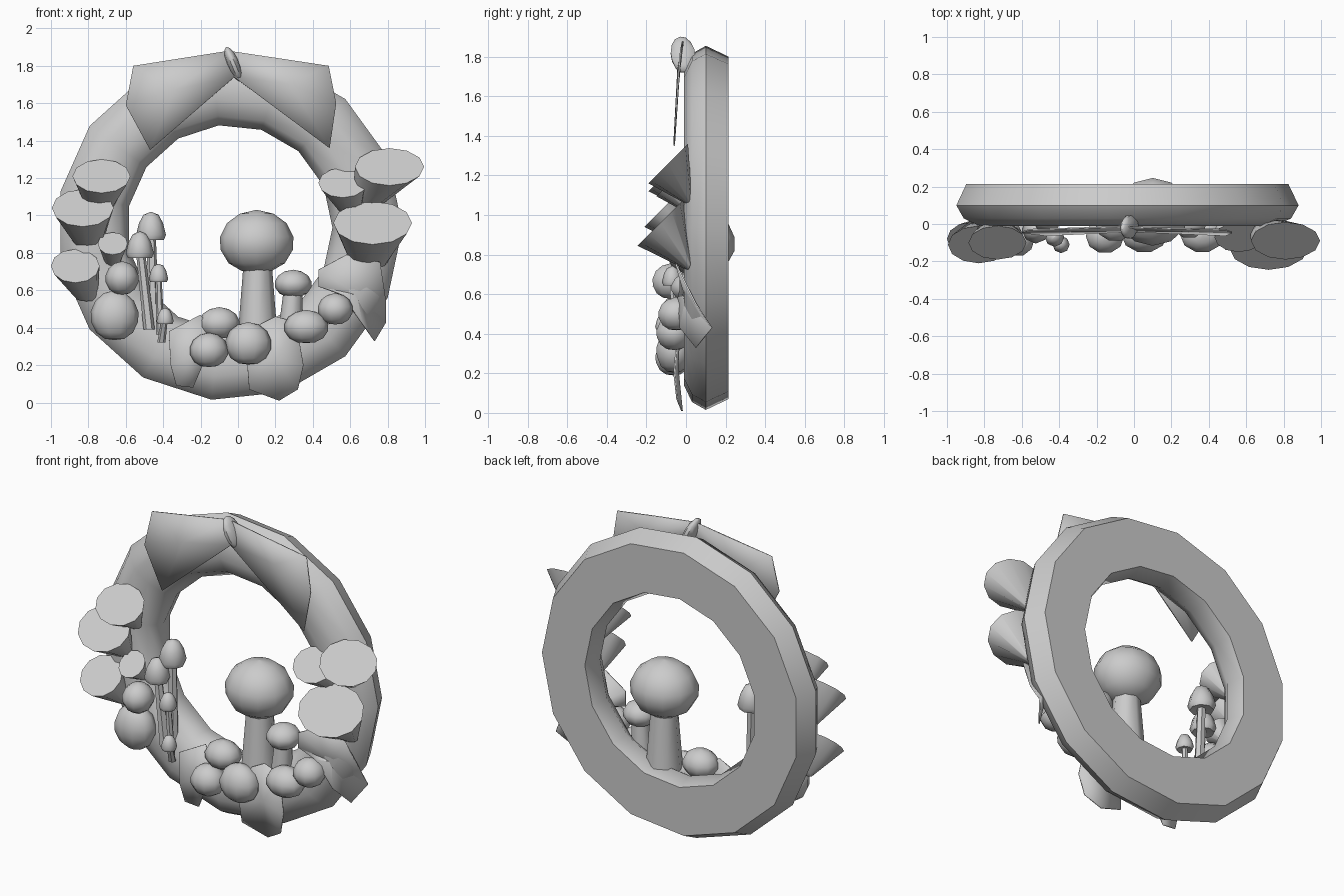
import bpy, bmesh, math
from mathutils import Vector

cube = bpy.data.objects.get("Cube")
if cube:
    bpy.data.objects.remove(cube, do_unlink=True)

grey = bpy.data.materials.new("plain_grey")
grey.use_nodes = True
grey.diffuse_color = (0.6, 0.6, 0.6, 1)
grey.node_tree.nodes["Principled BSDF"].inputs["Base Color"].default_value = (0.6, 0.6, 0.6, 1)


def finish(name, bm, angle=50):
    bmesh.ops.remove_doubles(bm, verts=bm.verts, dist=0.0005)
    bmesh.ops.recalc_face_normals(bm, faces=bm.faces)
    mesh = bpy.data.meshes.new(name)
    bm.to_mesh(mesh)
    bm.free()
    mesh.materials.append(grey)
    obj = bpy.data.objects.new(name, mesh)
    bpy.context.collection.objects.link(obj)
    bpy.ops.object.select_all(action='DESELECT')
    obj.select_set(True)
    bpy.context.view_layer.objects.active = obj
    bpy.ops.object.shade_smooth_by_angle(angle=math.radians(angle))
    return obj


def skin(bm, rings, cap=False, loop=False):
    """Join rings of points with quads."""
    rows = [[bm.verts.new(p) for p in ring] for ring in rings]
    n = len(rows[0])
    pairs = list(zip(rows, rows[1:])) + ([(rows[-1], rows[0])] if loop else [])
    for a, b in pairs:
        for i in range(n):
            bm.faces.new((a[i], a[(i + 1) % n], b[(i + 1) % n], b[i]))
    if cap:
        bm.faces.new(rows[0])
        bm.faces.new(rows[-1])


def ellipse(center, u, v, n):
    c, u, v = Vector(center), Vector(u), Vector(v)
    steps = [2 * math.pi * i / n for i in range(n)]
    return [c + u * math.cos(t) + v * math.sin(t) for t in steps]


# Wreath ring: flat back, rounded front
bm = bmesh.new()
section = [(0.87, 0.215), (0.925, 0.1), (0.885, 0.03), (0.8, -0.01),
           (0.69, -0.01), (0.6, 0.03), (0.55, 0.11), (0.58, 0.215)]
skin(bm, [ellipse((-0.045, y, 0.935), (r, 0, 0), (0, 0, r), 15) for r, y in section], loop=True)
finish("wreath_ring", bm)

ROUND = [(0.01, 1), (0.45, 0.88), (0.8, 0.58), (0.98, 0.15), (0.97, -0.25),
         (0.75, -0.68), (0.4, -0.92), (0.01, -0.97)]
BELL = [(0.01, 1), (0.5, 0.8), (0.8, 0.25), (1, -0.55), (0.85, -0.9), (0.01, -0.75)]


def cap(name, center, rx, rz, profile=ROUND, ry=None, n=10):
    bm = bmesh.new()
    ry = ry or rx
    skin(bm, [ellipse(Vector(center) + Vector((0, 0, h * rz)), (r * rx, 0, 0), (0, r * ry, 0), n)
              for r, h in profile], cap=True)
    return finish(name, bm)


def stem(name, bottom, top, r0, r1, n=8):
    bm = bmesh.new()
    skin(bm, [ellipse(p, (r, 0, 0), (0, r, 0), n) for p, r in ((bottom, r0), (top, r1))], cap=True)
    finish(name, bm)


# Stemmed mushrooms standing inside the ring
cap("large_mushroom_cap", (0.1, 0.065, 0.86), 0.2, 0.17, ry=0.185, n=12)
stem("large_mushroom_stem", (0.105, 0.06, 0.37), (0.105, 0.06, 0.75), 0.105, 0.075)
cap("small_mushroom_cap", (0.295, 0.02, 0.635), 0.1, 0.075)
stem("small_mushroom_stem", (0.28, 0.02, 0.38), (0.295, 0.02, 0.61), 0.065, 0.05)

# Slender mushrooms on the right side of the ring
slender = [((-0.465, 0.03, 0.94), 0.08, (-0.45, 0.02, 0.38)),
           ((-0.525, -0.03, 0.84), 0.075, (-0.475, -0.03, 0.39)),
           ((-0.425, -0.07, 0.69), 0.052, (-0.415, -0.05, 0.36)),
           ((-0.39, -0.11, 0.46), 0.046, (-0.41, -0.05, 0.32))]
for i, (top, r, foot) in enumerate(slender, 1):
    cap(f"slender_cap_{i}", top, r, r, BELL, n=8)
    stem(f"slender_stem_{i}", foot, top, 0.03 if i < 3 else 0.022, 0.024 if i < 3 else 0.016, 6)

# Round button caps resting on the ring
buttons = [(-0.1, 0.0, 0.425, 0.11, 0.085), (-0.155, -0.065, 0.28, 0.105, 0.093),
           (0.055, -0.06, 0.315, 0.125, 0.115), (0.365, -0.06, 0.405, 0.12, 0.09),
           (0.52, -0.05, 0.5, 0.095, 0.085), (-0.62, -0.08, 0.665, 0.09, 0.09),
           (-0.66, -0.05, 0.465, 0.13, 0.135)]
for i, (x, y, z, rx, rz) in enumerate(buttons, 1):
    cap(f"button_cap_{i}", (x, y, z), rx, rz, ry=0.095)

# Shelf fungi: tilted flat tops tapering back into the ring
shelves = [("right_upper", (-0.73, -0.1, 1.21), 0.155, 0.09, -0.74),
           ("right_middle", (-0.83, -0.11, 1.04), 0.165, 0.1, -0.8),
           ("right_lower", (-0.87, -0.08, 0.73), 0.13, 0.09, -0.81),
           ("right_small", (-0.67, -0.07, 0.85), 0.08, 0.06, -0.67),
           ("left_inner", (0.56, -0.07, 1.175), 0.13, 0.08, 0.6),
           ("left_upper", (0.81, -0.09, 1.26), 0.185, 0.1, 0.7),
           ("left_middle", (0.72, -0.13, 0.96), 0.21, 0.115, 0.7)]
for name, (x, y, z), rx, rz, base_x in shelves:
    bm = bmesh.new()
    top = ellipse((x, y, z), (rx, 0, 0), (0, rz, rz), 12)
    base = ellipse((base_x, 0.02, z - 1.9 * rz), (rx * 0.45, 0, 0), (0, 0.01, rz * 0.2), 12)
    skin(bm, [base, top], cap=True)
    finish(f"{name}_shelf_fungus", bm)


def leaf(name, points):
    """Thin plate fanned from its middle."""
    bm = bmesh.new()
    verts = [bm.verts.new(p) for p in points]
    mid = bm.verts.new(sum((Vector(p) for p in points), Vector()) / len(points))
    for i, v in enumerate(verts):
        bm.faces.new((v, verts[(i + 1) % len(verts)], mid))
    solid = finish(name, bm, 30).modifiers.new("thickness", 'SOLIDIFY')
    solid.thickness = 0.008
    solid.offset = 0


# Broad leaves at the top, tied by a knot
leaf("top_right_leaf", [(-0.56, -0.03, 1.8), (-0.05, -0.015, 1.88), (-0.02, -0.04, 1.74),
                        (-0.47, -0.06, 1.35), (-0.6, -0.045, 1.59)])
leaf("top_left_leaf", [(-0.05, -0.015, 1.88), (0.22, -0.025, 1.84), (0.485, -0.03, 1.8),
                       (0.525, -0.045, 1.6), (0.49, -0.06, 1.36), (-0.02, -0.04, 1.74)])
knot = cap("bow_knot", (0, 0, 0), 0.033, 0.1, ry=0.065)
knot.location = (-0.025, -0.015, 1.81)
knot.rotation_euler = (0.15, -0.4, 0)

# Leaves draped over the lower ring
leaf("bottom_left_leaf", [(0.2, -0.03, 0.46), (0.31, -0.04, 0.43), (0.35, -0.06, 0.2),
                          (0.32, -0.045, 0.07), (0.22, -0.02, 0.01), (0.06, -0.045, 0.07),
                          (0.05, -0.06, 0.2), (0.12, -0.04, 0.42)])
leaf("bottom_right_leaf", [(-0.2, -0.03, 0.47), (-0.37, -0.04, 0.38), (-0.36, -0.05, 0.2),
                           (-0.33, -0.04, 0.09), (-0.24, -0.035, 0.08), (-0.18, -0.05, 0.22),
                           (-0.08, -0.05, 0.3)])
leaf("side_left_leaf", [(0.43, -0.03, 0.71), (0.58, -0.05, 0.79), (0.76, -0.05, 0.75),
                        (0.79, 0.05, 0.55), (0.79, 0.13, 0.43), (0.73, 0.05, 0.33),
                        (0.66, -0.03, 0.43), (0.55, -0.04, 0.58), (0.43, -0.03, 0.62)])
